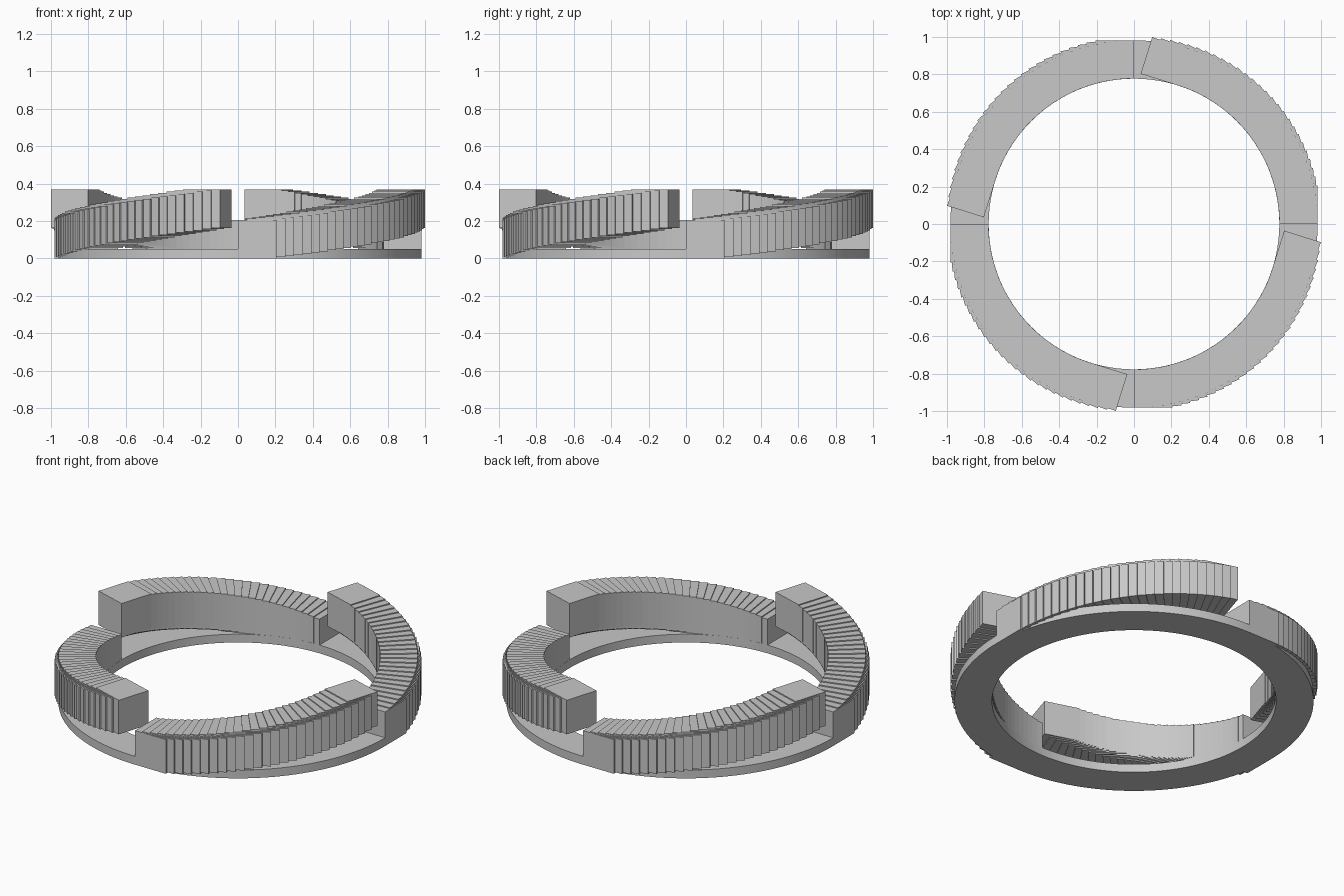
import bpy
import bmesh
from math import radians
from mathutils import Matrix, Vector

if "Cube" in bpy.data.objects:
    bpy.data.objects.remove(bpy.data.objects["Cube"], do_unlink=True)

INNER, OUTER = 0.777, 0.982
SIZE = 0.206          # edge of each ramp block
STEPS = 26            # steps after the first block
TURN = radians(72.6)  # sweep of one ramp
RISE = 0.163

grey = bpy.data.materials.new("plain grey")
grey.use_nodes = True
grey.diffuse_color = (0.58, 0.58, 0.58, 1)
grey.node_tree.nodes["Principled BSDF"].inputs["Base Color"].default_value = grey.diffuse_color


def finish(name, bm):
    bmesh.ops.recalc_face_normals(bm, faces=bm.faces)
    mesh = bpy.data.meshes.new(name)
    bm.to_mesh(mesh)
    bm.free()
    mesh.materials.append(grey)
    obj = bpy.data.objects.new(name, mesh)
    bpy.context.collection.objects.link(obj)
    return obj


# Flat base ring: a rectangular section spun about z
bm = bmesh.new()
corners = [(INNER, 0), (OUTER, 0), (OUTER, 0.05), (INNER, 0.05)]
section = [bm.verts.new((r, 0, z)) for r, z in corners]
edges = [bm.edges.new((section[i], section[(i + 1) % 4])) for i in range(4)]
bmesh.ops.spin(bm, geom=section + edges, cent=(0, 0, 0), axis=(0, 0, 1),
               angle=radians(360), steps=160, use_merge=True)
bmesh.ops.remove_doubles(bm, verts=bm.verts, dist=0.0001)
ring = finish("base_ring", bm)
bpy.context.view_layer.objects.active = ring
ring.select_set(True)
bpy.ops.object.shade_smooth_by_angle(angle=radians(30))


# Climbing ramp: blocks turned about the ring centre, each a little higher
def ramp(name, start):
    bm = bmesh.new()
    middle = Vector(((INNER + OUTER) / 2, SIZE / 2, SIZE / 2))
    for i in range(STEPS + 1):
        t = i / STEPS
        place = (Matrix.Rotation(start + t * TURN, 4, "Z")
                 @ Matrix.Translation(middle + Vector((0, 0, t * RISE)))
                 @ Matrix.Diagonal((OUTER - INNER, SIZE, SIZE, 1)))
        bmesh.ops.create_cube(bm, size=1, matrix=place)
    finish(name, bm)


for quarter, side in enumerate(("left", "back", "right", "front")):
    ramp(side + "_ramp", radians(90 * quarter))
